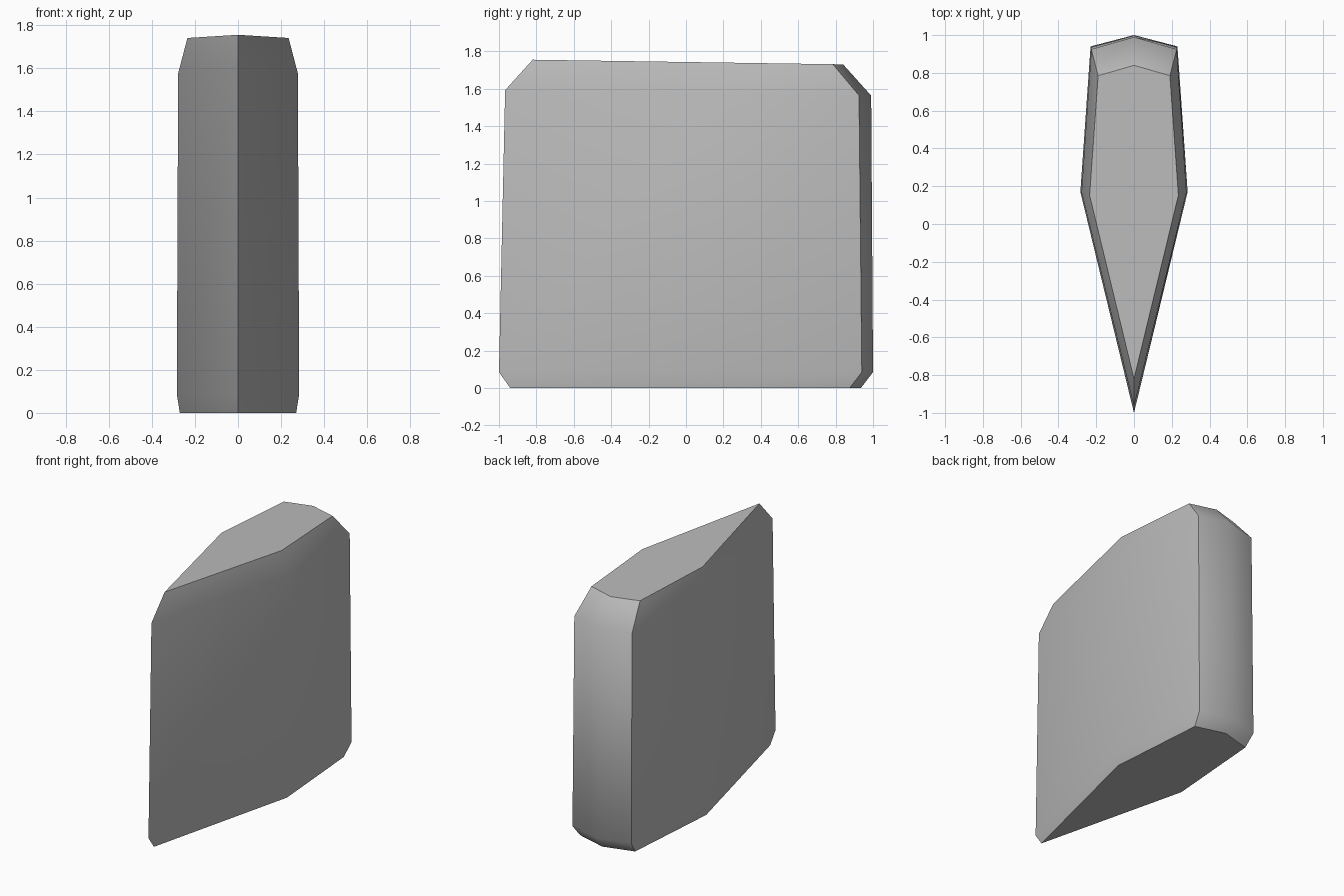
import bpy
import bmesh

cube = bpy.data.objects.get("Cube")
if cube:
    bpy.data.objects.remove(cube, do_unlink=True)

# Single plain grey
grey = bpy.data.materials.new("plain_grey")
grey.use_nodes = True
colour = (0.5, 0.5, 0.5, 1)
grey.diffuse_color = colour
grey.node_tree.nodes["Principled BSDF"].inputs["Base Color"].default_value = colour

SLOPE = -0.015  # the upper rings fall gently towards the back


def ring(bm, z, slope, front, side, corner, back):
    """Six-sided wedge outline, mirrored across x = 0."""
    half = [(0, front), side, corner, (0, back)]
    outline = half + [(-x, y) for x, y in (corner, side)]
    return [bm.verts.new((x, y, z + slope * y)) for x, y in outline]


# Wedge body: four outlines from base to top, with chamfered ends
bm = bmesh.new()
rings = [
    ring(bm, 0, 0, -0.94, (0.27, 0.16), (0.215, 0.875), 0.935),
    ring(bm, 0.085, 0, -1.0, (0.284, 0.17), (0.23, 0.94), 1.0),
    ring(bm, 1.578, SLOPE, -0.967, (0.278, 0.168), (0.226, 0.925), 0.99),
    ring(bm, 1.743, SLOPE, -0.82, (0.235, 0.152), (0.19, 0.785), 0.84),
]
for low, high in zip(rings, rings[1:]):
    for i in range(len(low)):
        j = (i + 1) % len(low)
        bm.faces.new((low[i], low[j], high[j], high[i]))
bm.faces.new(reversed(rings[0]))
bm.faces.new(rings[-1])
bmesh.ops.recalc_face_normals(bm, faces=bm.faces)

mesh = bpy.data.meshes.new("wedge_body")
bm.to_mesh(mesh)
bm.free()
mesh.materials.append(grey)
body = bpy.data.objects.new("wedge_body", mesh)
bpy.context.collection.objects.link(body)

# Soft sides, crisp rims and ridges
bpy.ops.object.select_all(action="DESELECT")
body.select_set(True)
bpy.context.view_layer.objects.active = body
bpy.ops.object.shade_smooth_by_angle(angle=0.785)
